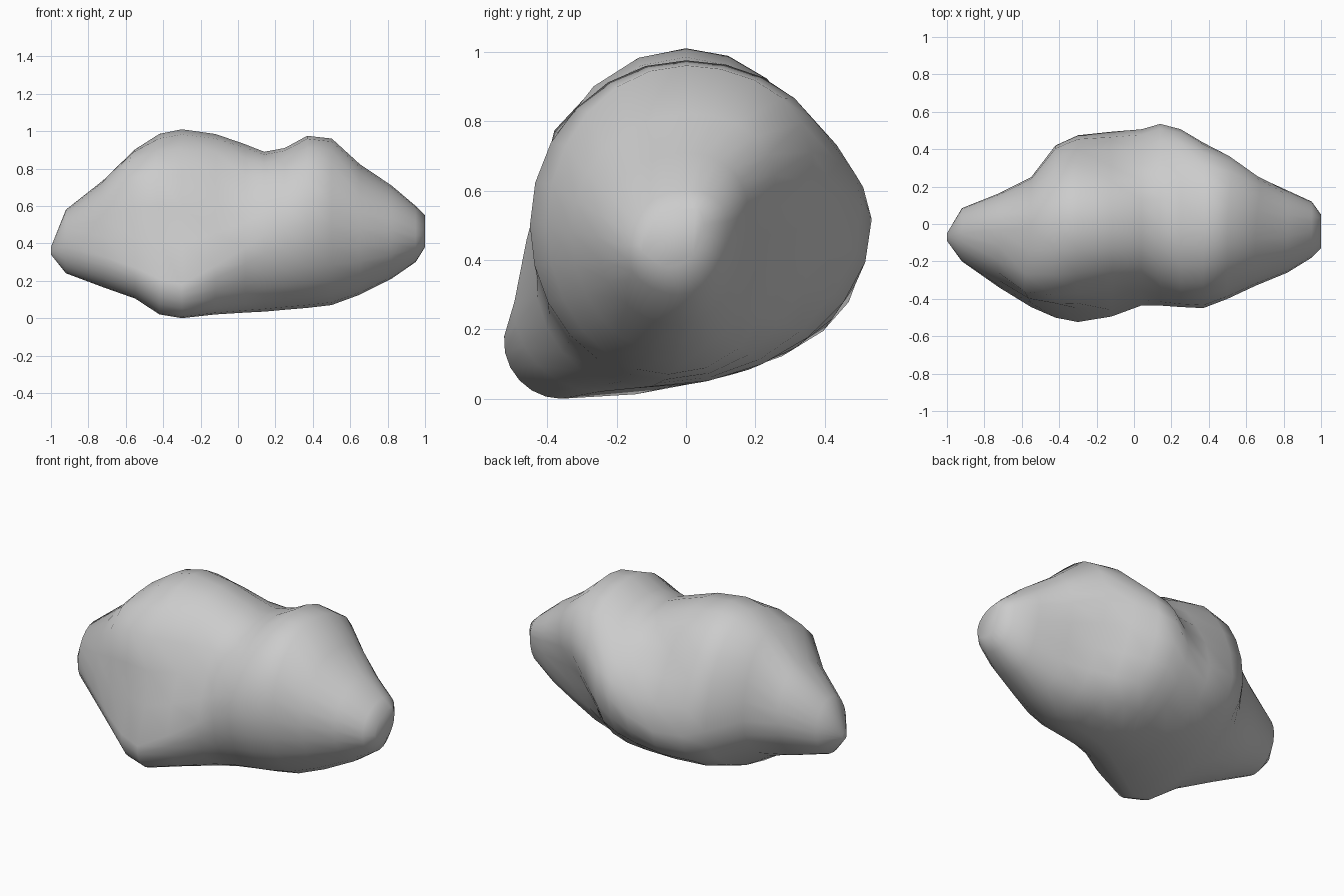
import bpy, bmesh
from math import sin, cos, pi, exp
from mathutils import Vector

# Cross-sections along x: x, then (y, z) of the top, front, bottom and back extremes
SECTIONS = [
    (-1.00, -.07, .38, -.09, .36, -.07, .34, -.05, .36),
    (-.92, -.05, .58, -.20, .38, -.08, .24, .085, .42),
    (-.72, -.03, .735, -.34, .33, -.15, .165, .165, .45),
    (-.55, -.02, .90, -.45, .27, -.25, .105, .25, .45),
    (-.42, 0, .985, -.51, .21, -.34, .02, .42, .42),
    (-.30, 0, 1.01, -.53, .18, -.36, 0, .475, .38),
    (-.12, 0, .985, -.50, .28, -.25, .02, .495, .37),
    (.04, 0, .93, -.44, .38, -.15, .03, .51, .43),
    (.14, 0, .89, -.44, .45, -.10, .035, .54, .52),
    (.25, 0, .91, -.445, .48, -.08, .045, .51, .56),
    (.37, 0, .975, -.45, .50, -.06, .055, .44, .60),
    (.50, 0, .96, -.40, .50, -.05, .07, .37, .62),
    (.65, 0, .82, -.33, .48, -.03, .125, .26, .58),
    (.82, 0, .71, -.26, .47, -.02, .21, .18, .54),
    (.95, .01, .60, -.18, .44, -.02, .30, .12, .51),
    (1.00, .02, .55, -.13, .44, -.05, .38, .05, .50),
]
# Local dents and swells: centre, radius, push
BUMPS = [
    ((-.35, -.50, .44), .17, (0, .07, 0)),        # hollow above the front foot
    ((-.08, -.38, .65), .20, (0, .04, -.02)),     # valley between front lobes
    ((-.55, -.30, .76), .18, (-.04, -.04, .03)),  # left lobe shoulder
    ((-.05, .38, .75), .22, (0, -.05, -.03)),     # hollow above the back swell
    ((.50, .32, .36), .18, (-.02, -.06, .02)),    # hollow at the lower right back
    ((.55, .20, .78), .15, (.04, .03, .01)),      # right lobe shoulder
]
STEPS = 6  # points per quarter turn


def ring(bm, s):
    """Closed loop made of four quarter ellipses through the extremes."""
    x, ty, tz, fy, fz, by, bz, ky, kz = s
    quarters = [(ty, tz, fy, fz, 0), (by, bz, fy, fz, 1),
                (by, bz, ky, kz, 0), (ty, tz, ky, kz, 1)]
    loop = []
    for py, pz, sy, sz, backwards in quarters:
        for i in range(STEPS):
            a = pi / 2 * i / STEPS
            if backwards:
                a = pi / 2 - a
            loop.append(bm.verts.new((x, py + (sy - py) * sin(a),
                                      sz + (pz - sz) * cos(a))))
    return loop


# Lumpy boulder / cloud body: loft the rings and cap both tips
bm = bmesh.new()
rings = [ring(bm, s) for s in SECTIONS]
n = 4 * STEPS
for a, b in zip(rings, rings[1:]):
    for i in range(n):
        j = (i + 1) % n
        bm.faces.new((a[i], a[j], b[j], b[i]))
bm.faces.new(rings[0])
bm.faces.new(rings[-1])

# Push the surface in and out for the lobes and hollows
for v in bm.verts:
    start = v.co.copy()
    for centre, radius, push in BUMPS:
        d = (start - Vector(centre)).length / radius
        v.co += Vector(push) * exp(-d * d)

bmesh.ops.recalc_face_normals(bm, faces=bm.faces[:])
for f in bm.faces:
    f.smooth = True
mesh = bpy.data.meshes.new("lumpy_body")
bm.to_mesh(mesh)
bm.free()
body = bpy.data.objects.new("lumpy_body", mesh)
bpy.context.collection.objects.link(body)
